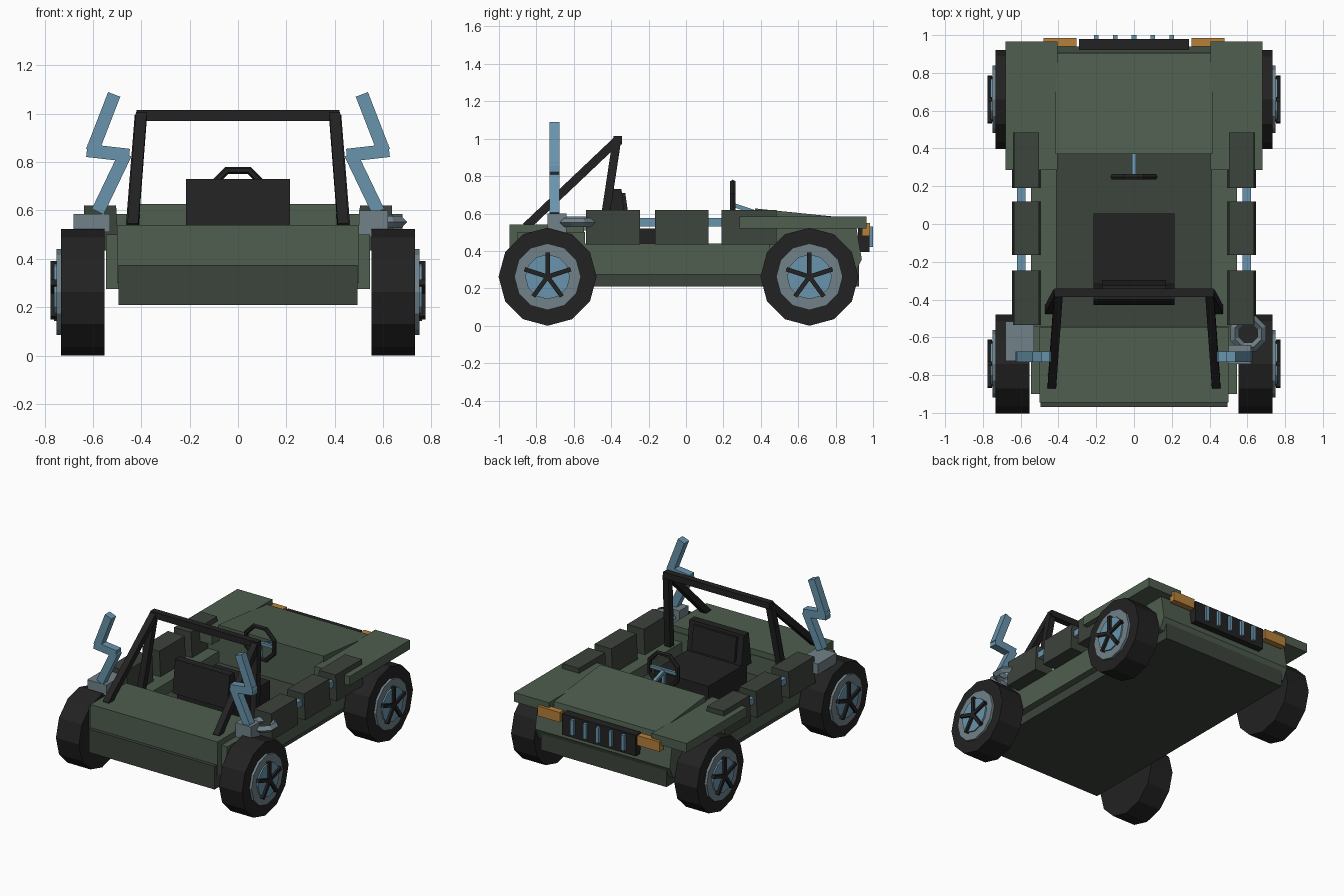
import bpy, bmesh, math
from mathutils import Vector, Matrix

if "Cube" in bpy.data.objects:
    bpy.data.objects.remove(bpy.data.objects["Cube"])


def mat(name, r, g, b):
    m = bpy.data.materials.new(name)
    lin = [((c / 255 + 0.055) / 1.055) ** 2.4 for c in (r, g, b)]
    m.diffuse_color = (*lin, 1)
    m.use_nodes = True
    m.node_tree.nodes["Principled BSDF"].inputs["Base Color"].default_value = m.diffuse_color
    return m


GREEN = mat("army_green", 79, 94, 79)
DARK = mat("dark_green_grey", 60, 67, 60)
BLACK = mat("rubber_black", 34, 34, 35)
BLUE = mat("steel_blue", 104, 148, 172)
GREY = mat("rim_grey", 113, 130, 138)
ORANGE = mat("lamp_orange", 182, 128, 58)


def finish(name, bm, m):
    bmesh.ops.recalc_face_normals(bm, faces=bm.faces)
    me = bpy.data.meshes.new(name)
    bm.to_mesh(me)
    bm.free()
    ob = bpy.data.objects.new(name, me)
    bpy.context.collection.objects.link(ob)
    me.materials.append(m)
    return ob


def box(name, x, y, z, m, taper=0):
    """Box from ranges; taper pulls the top edges inwards."""
    bm = bmesh.new()
    bmesh.ops.create_cube(bm, size=1)
    for v in bm.verts:
        s = 1 - taper if v.co.z > 0 else 1
        v.co = Vector(((x[0] + x[1]) / 2 + v.co.x * (x[1] - x[0]) * s,
                       (y[0] + y[1]) / 2 + v.co.y * (y[1] - y[0]),
                       (z[0] + z[1]) / 2 + v.co.z * (z[1] - z[0])))
    return finish(name, bm, m)


def side_profile(name, pts, x0, x1, m):
    """Extrude a (y, z) outline along x."""
    bm = bmesh.new()
    f = bm.faces.new([bm.verts.new((x0, y, z)) for y, z in pts])
    r = bmesh.ops.extrude_face_region(bm, geom=[f])
    for v in r["geom"]:
        if isinstance(v, bmesh.types.BMVert):
            v.co.x = x1
    return finish(name, bm, m)


def beam(name, a, b, w, m, roll_axis=(0, 1, 0)):
    """Square bar between two points."""
    a, b = Vector(a), Vector(b)
    d = (b - a).normalized()
    s = d.cross(Vector(roll_axis)).normalized()
    t = d.cross(s)
    bm = bmesh.new()
    bmesh.ops.create_cube(bm, size=1)
    for v in bm.verts:
        v.co = (a + b) / 2 + d * v.co.z * (b - a).length + s * v.co.x * w + t * v.co.y * w
    return finish(name, bm, m)


def disc(name, x0, x1, y, z, r, n, m):
    """Cylinder along x."""
    bm = bmesh.new()
    bmesh.ops.create_cone(bm, cap_ends=True, segments=n, radius1=r, radius2=r, depth=abs(x1 - x0))
    bm.transform(Matrix.Translation(((x0 + x1) / 2, y, z)) @ Matrix.Rotation(math.pi / 2, 4, "Y"))
    return finish(name, bm, m)


def ring(name, c, R, r, n, k, m, upright=False):
    """Faceted ring, flat or standing in the xz plane."""
    bm = bmesh.new()
    vs = []
    for i in range(n):
        a = 2 * math.pi * (i + 0.5) / n
        row = []
        for j in range(k):
            b = 2 * math.pi * j / k
            d, h = R + r * math.cos(b), r * math.sin(b)
            p = (d * math.cos(a), h, d * math.sin(a)) if upright else (d * math.cos(a), d * math.sin(a), h)
            row.append(bm.verts.new(Vector(c) + Vector(p)))
        vs.append(row)
    for i in range(n):
        for j in range(k):
            i2, j2 = (i + 1) % n, (j + 1) % k
            bm.faces.new((vs[i][j], vs[i2][j], vs[i2][j2], vs[i][j2]))
    return finish(name, bm, m)


# Lower hull, cabin floor and rear body
box("undertray", (-.495, .495), (-.95, .9), (.21, .28), DARK)
box("rear_bumper", (-.495, .495), (-.97, -.9), (.21, .375), DARK)
box("front_bumper", (-.495, .495), (.86, .925), (.21, .355), DARK)
box("cabin_floor", (-.41, .41), (-.545, .38), (.275, .36), DARK)
box("rear_body", (-.545, .545), (-.9, -.54), (.275, .5), GREEN)
box("rear_deck", (-.5, .5), (-.945, -.545), (.3, .54), GREEN)

# Front body and sloping hood
side_profile("front_body", [(.37, .275), (.37, .53), (.91, .53), (.94, .355), (.9, .275)], -.53, .53, GREEN)
side_profile("hood", [(.37, .4), (.37, .627), (.905, .572), (.915, .5), (.9, .4)], -.415, .415, GREEN)

# Grille with bars
box("grille", (-.29, .29), (.92, .98), (.395, .545), BLACK)
for i in range(5):
    x = -.2 + i * .1
    box("grille_bar", (x - .012, x + .012), (.97, 1.0), (.42, .53), BLUE)

# Seat
box("seat_cushion", (-.215, .215), (-.38, .055), (.36, .52), BLACK)
side_profile("seat_back", [(-.43, .5), (-.40, .73), (-.345, .73), (-.315, .5)], -.215, .215, BLACK)
side_profile("seat_back_pad", [(-.32, .54), (-.345, .71), (-.325, .71), (-.3, .54)], -.17, .17, BLACK)

# Steering wheel and column
ring("steering_wheel", (0, .25, .655), .12, .016, 8, 6, BLACK, True)
beam("steering_column", (0, .24, .65), (0, .39, .6), .022, BLUE, (1, 0, 0))
beam("steering_spoke", (-.11, .25, .655), (.11, .25, .655), .02, BLUE)
beam("steering_lower_spoke", (0, .25, .655), (0, .25, .545), .02, BLUE)

# Roll bar top
beam("roll_bar_top", (-.42, -.365, .992), (.42, -.365, .992), .045, BLACK)

for s in (-1, 1):
    def X(a, b):
        return tuple(sorted((s * a, s * b)))

    # Sills, fenders and lamps
    box("sill", X(.41, .545), (-.56, .45), (.275, .44), GREEN)
    box("fender", X(.405, .68), (.285, .965), (.52, .585), GREEN)
    box("headlamp", X(.305, .48), (.94, .985), (.48, .55), ORANGE)
    # Side panniers and the pipe joining them
    for y0, y1 in ((-.535, -.245), (-.165, .12), (.19, .485)):
        box("side_pannier", X(.495, .645), (y0, y1), (.435, .62), DARK, .12)
    box("side_pipe", X(.575, .62), (-.3, .25), (.53, .575), BLUE)
    # Roll bar posts and rear braces
    beam("roll_bar_post", (s * .45, -.455, .43), (s * .405, -.37, .99), .045, BLACK)
    beam("roll_bar_brace", (s * .435, -.855, .53), (s * .4, -.37, .99), .045, BLACK, (1, 0, 0))
    # Zigzag exhaust
    y = -.703
    beam("exhaust_lower", (s * .58, y, .595), (s * .465, y, .835), .054, BLUE)
    beam("exhaust_middle", (s * .45, y, .828), (s * .625, y, .848), .054, BLUE)
    beam("exhaust_upper", (s * .603, y, .845), (s * .512, y, 1.08), .054, BLUE)
    # Wheels
    for y in (-.74, .66):
        disc("tyre", s * .552, s * .733, y, .262, .262, 12, BLACK)
        disc("rim", s * .7, s * .75, y, .262, .178, 12, GREY)
        disc("hub_plate", s * .7, s * .76, y, .262, .12, 12, BLUE)
        for k in range(5):
            a = math.pi / 2 + k * math.tau / 5
            beam("wheel_spoke", (s * .763, y, .262),
                 (s * .763, y + .13 * math.cos(a), .262 + .13 * math.sin(a)), .024, BLACK, (1, 0, 0))

# Exhaust mount on the left, ring mount on the right
box("exhaust_box", (-.68, -.53), (-.725, -.515), (.51, .585), GREY)
ring("exhaust_ring", (.605, -.58, .552), .077, .025, 8, 4, GREY)
box("exhaust_foot", (.5, .62), (-.74, -.64), (.49, .6), GREY)
